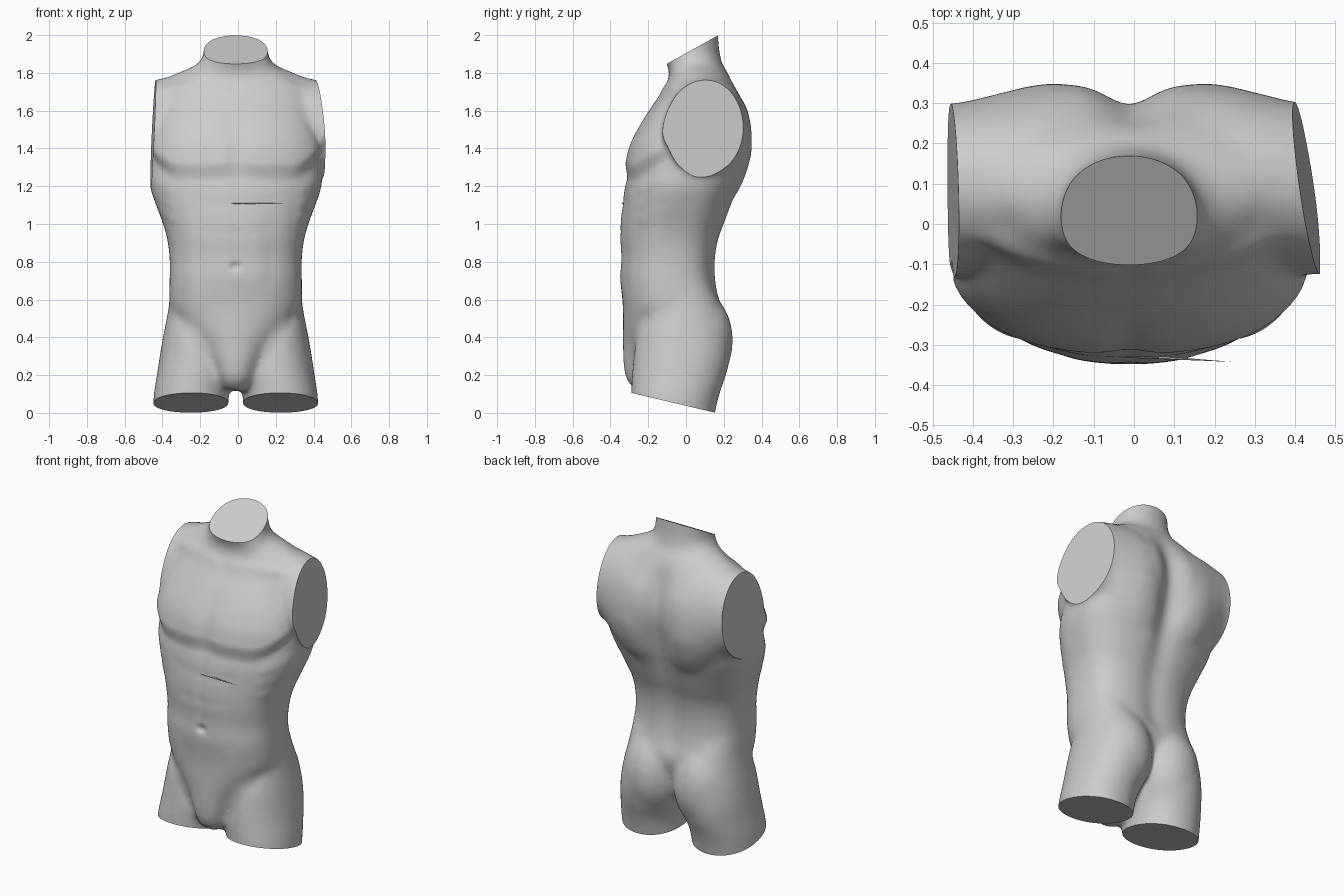
import bpy, bmesh, math
from mathutils import Vector, Matrix

if "Cube" in bpy.data.objects:
    bpy.data.objects.remove(bpy.data.objects["Cube"])

bm = bmesh.new()


def smooth_rows(rows, steps=4):
    # Catmull-Rom interpolation of the section table
    out = []
    for i in range(len(rows) - 1):
        p0, p1, p2, p3 = (rows[max(i - 1, 0)], rows[i], rows[i + 1],
                          rows[min(i + 2, len(rows) - 1)])
        for k in range(steps):
            t = k / steps
            out.append([0.5 * (2 * b + (c - a) * t + (2 * a - 5 * b + 4 * c - d) * t * t
                               + (3 * b - a - 3 * c + d) * t ** 3)
                        for a, b, c, d in zip(p0, p1, p2, p3)])
    return out + [list(rows[-1])]


def loft(rows, axis='z', side=1, seg=64):
    # row: position, low/high of first axis, low/high of second, squareness low and high half
    rings = []
    for t, a0, a1, b0, b1, n_low, n_high in smooth_rows(rows):
        ring = []
        for k in range(seg):
            c, s = math.cos(2 * math.pi * k / seg), math.sin(2 * math.pi * k / seg)
            n = n_high if s > 0 else n_low
            a = (a0 + a1) / 2 + (a1 - a0) / 2 * math.copysign(abs(c) ** (2 / n), c)
            b = (b0 + b1) / 2 + (b1 - b0) / 2 * math.copysign(abs(s) ** (2 / n), s)
            p = (a, b, t) if axis == 'z' else (t, a, b)
            ring.append(bm.verts.new((p[0] * side, p[1], p[2])))
        rings.append(ring)
    for r, q in zip(rings, rings[1:]):
        for k in range(seg):
            j = (k + 1) % seg
            bm.faces.new((r[k], r[j], q[j], q[k]))
    bm.faces.new(rings[0])
    bm.faces.new(rings[-1])


# trunk and neck: z, half width, front y, back y, squareness
trunk = [(.12, .06, -.27, -.10, 2), (.17, .11, -.315, 0, 2), (.25, .145, -.333, .06, 2),
         (.35, .21, -.335, .12, 2), (.45, .29, -.334, .17, 2.2), (.55, .345, -.334, .19, 2.3),
         (.63, .352, -.34, .172, 2.3), (.72, .35, -.350, .158, 2.3), (.82, .35, -.343, .158, 2.3),
         (.92, .363, -.350, .175, 2.3), (1.0, .385, -.348, .205, 2.3), (1.1, .422, -.338, .242, 2.3),
         (1.2, .455, -.324, .28, 2.3), (1.3, .457, -.294, .312, 2.4), (1.4, .453, -.272, .336, 2.5),
         (1.5, .445, -.237, .342, 2.5), (1.6, .43, -.192, .324, 2.4), (1.68, .415, -.142, .287, 2.3),
         (1.75, .40, -.10, .252, 2.1), (1.80, .315, -.087, .222, 2), (1.84, .222, -.10, .195, 2),
         (1.89, .174, -.118, .182, 2.1), (1.97, .169, -.12, .172, 2.1), (2.08, .169, -.12, .168, 2.1)]
loft([(z, -w, w, f, b, n, n + .5 * (n > 2.25)) for z, w, f, b, n in trunk])

# thighs: z, inner x, outer x, front y, back y
thigh = [(-.08, .04, .44, -.305, .14), (.05, .038, .438, -.293, .165), (.13, .032, .43, -.290, .188),
         (.2, .012, .418, -.287, .213), (.3, .005, .403, -.278, .234), (.4, 0, .386, -.27, .234),
         (.5, .0, .366, -.25, .21), (.6, .02, .35, -.215, .172), (.72, .08, .337, -.13, .11)]
# arm stumps flaring into the back: x, front y, back y, bottom z, top z
arm = [(.05, -.09, .325, 1.05, 1.79), (.2, -.095, .343, 1.08, 1.79), (.32, -.105, .325, 1.16, 1.785),
       (.42, -.11, .302, 1.255, 1.765), (.55, -.112, .293, 1.262, 1.73)]
for side in (1, -1):
    loft([r + (2.1, 2.1) for r in thigh], 'z', side)
    loft([r + (2.0, 2.0) for r in arm], 'x', side)
    # buttocks
    bmesh.ops.create_uvsphere(bm, u_segments=40, v_segments=24, radius=1,
                              matrix=Matrix.Translation((.17 * side, .05, .385))
                              @ Matrix.Diagonal((.19, .20, .27, 1)))
bmesh.ops.recalc_face_normals(bm, faces=bm.faces[:])

base = bpy.data.meshes.new("torso_base")
bm.to_mesh(base)
bm.free()
torso = bpy.data.objects.new("torso", base)
bpy.context.collection.objects.link(torso)


def bake():
    deps = bpy.context.evaluated_depsgraph_get()
    me = bpy.data.meshes.new_from_object(torso.evaluated_get(deps))
    torso.modifiers.clear()
    torso.data = me
    return me


# fuse the parts and soften the joins
rm = torso.modifiers.new("fuse", 'REMESH')
rm.mode, rm.voxel_size = 'VOXEL', 0.012
sm = torso.modifiers.new("soften", 'SMOOTH')
sm.factor, sm.iterations = 0.5, 45
me = bake()


def ramp(t):
    t = min(1, max(0, t))
    return t * t * (3 - 2 * t)


def bell(d, r):
    return math.exp(-(d / r) ** 2)


# sculpt strokes, mirrored: start, end, radius, height
strokes = [((.06, -.10, 1.70), (.36, -.05, 1.73), .035, .008),       # collarbone
           ((.20, .0, 1.80), (.30, .0, 1.78), .06, -.012),           # hollow above collarbone
           ((.17, .34, 1.40), (.17, .33, 1.58), .10, .008),          # shoulder blade
           ((.18, -.30, 1.12), (.18, -.31, .70), .04, -.004),        # abdomen side groove
           ((0, -.335, 1.1), (.14, -.315, 1.11), .03, -.003),        # abdomen cross grooves
           ((0, -.34, .95), (.14, -.315, .96), .03, -.003),
           ((0, -.345, .775), (.008, -.345, .775), .018, -.02),      # navel
           ((.30, -.21, .50), (.14, -.29, .26), .035, -.004)]        # groin line
for i in range(3):                                                   # rib muscles
    z = 1.2 - .075 * i
    strokes.append(((.34 - .01 * i, -.22, z - .02), (.41 - .02 * i, -.12, z + .03), .028, .006))
strokes = [(Vector(a), Vector(b) - Vector(a), r, h) for a, b, r, h in strokes]


def relief(p):
    x, y, z = abs(p.x), p.y, p.z
    q = Vector((x, y, z))
    h = 0
    for a, ab, r, amt in strokes:
        v = q - a
        d = (v - ab * min(1, max(0, v.dot(ab) / ab.length_squared))).length
        if d < 2.5 * r:
            h += amt * bell(d, r)
    if y < 0:
        # chest muscle with a curved lower edge, and the midline
        lo = 1.222 + 4 * max(0, x - .27) ** 2 + .012 * bell(x, .07)
        h += (.034 * ramp((z - lo) / .10) * ramp((1.68 - z) / .32) * ramp((-.02 - y) / .14)
              * (1 - .3 * bell(x, .05)))
        h -= .004 * bell(x, .03) * ramp((z - .75) / .1) * ramp((1.3 - z) / .1)
    else:
        # spine furrow
        h -= ((.016 + .028 * ramp((z - .9) / .5)) * bell(x, .075)
              * ramp((z - .5) / .15) * ramp((1.82 - z) / .25))
    return h


moves = [v.normal * relief(v.co) for v in me.vertices]
for v, m in zip(me.vertices, moves):
    v.co += m
    v.co.x -= .012
sm = torso.modifiers.new("soften", 'SMOOTH')
sm.factor, sm.iterations = 0.5, 4
me = bake()

# flat cuts at neck, thighs and both arms: point, outward normal
cuts = [((0, -.105, 1.846), (0, -.15, .27)),
        ((0, .155, .001), (0, -.105, -.445)),
        ((.44, 0, 1.53), (1, .14, .07)),
        ((-.448, .1, 1.53), (-1, -.03, .05))]
bm = bmesh.new()
bm.from_mesh(me)
for co, no in cuts:
    bmesh.ops.bisect_plane(bm, geom=bm.verts[:] + bm.edges[:] + bm.faces[:], dist=1e-5,
                           plane_co=co, plane_no=Vector(no).normalized(), clear_outer=True)
    bmesh.ops.holes_fill(bm, edges=[e for e in bm.edges if e.is_boundary], sides=0)
bmesh.ops.recalc_face_normals(bm, faces=bm.faces[:])
bm.to_mesh(me)
bm.free()

# thin sliver standing off the upper abdomen
bm = bmesh.new()
bmesh.ops.create_cone(bm, cap_ends=True, segments=6, radius1=.006, radius2=0, depth=.28,
                      matrix=Matrix.Translation((.105, -.334, 1.11))
                      @ Matrix.Rotation(-.06, 4, 'Z') @ Matrix.Rotation(math.pi / 2, 4, 'Y'))
sliver_mesh = bpy.data.meshes.new("abdomen_sliver")
bm.to_mesh(sliver_mesh)
bm.free()
sliver = bpy.data.objects.new("abdomen_sliver", sliver_mesh)
bpy.context.collection.objects.link(sliver)

# smooth skin, flat cut faces
bpy.ops.object.select_all(action='DESELECT')
torso.select_set(True)
bpy.context.view_layer.objects.active = torso
bpy.ops.object.shade_smooth_by_angle(angle=math.radians(40))
for f in torso.data.polygons:
    if len(f.vertices) > 20:
        f.use_smooth = False
